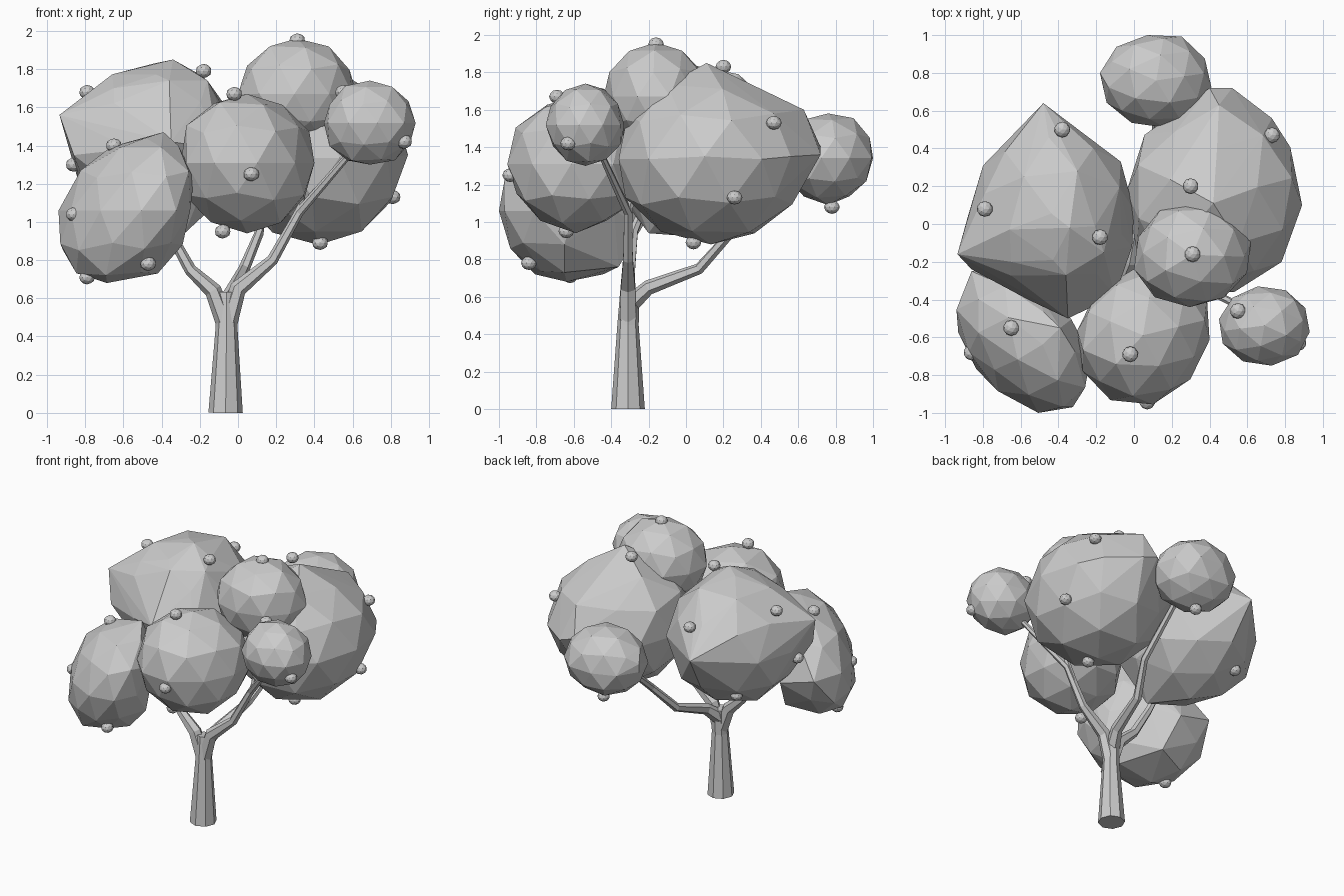
import bpy
import bmesh
import random
from math import cos, sin, tau
from mathutils import Vector, Matrix

cube = bpy.data.objects.get("Cube")
if cube:
    bpy.data.objects.remove(cube, do_unlink=True)

# One plain material for the whole tree
GREY = (0.6, 0.6, 0.6, 1.0)
grey = bpy.data.materials.new("plain_grey")
grey.use_nodes = True
grey.diffuse_color = GREY
grey.node_tree.nodes["Principled BSDF"].inputs["Base Color"].default_value = GREY


def finish(bm, name):
    """Turn a bmesh into a flat-shaded object."""
    bmesh.ops.recalc_face_normals(bm, faces=bm.faces[:])
    mesh = bpy.data.meshes.new(name)
    bm.to_mesh(mesh)
    bm.free()
    mesh.materials.append(grey)
    obj = bpy.data.objects.new(name, mesh)
    bpy.context.collection.objects.link(obj)
    return obj


def foliage(name, low, high, corners=(), lean=0.0, skew=0.0, seed=1):
    """Faceted clump filling the box low-high, with extra pulled-out corners."""
    rng = random.Random(seed)
    bm = bmesh.new()
    bmesh.ops.create_icosphere(bm, subdivisions=2, radius=1.0)
    turn = Matrix.Rotation(rng.uniform(0, tau), 3, "Z")
    for v in bm.verts:
        v.co = turn @ v.co * rng.uniform(0.96, 1.03)
        v.co.y += skew * v.co.x
        v.co.x += lean * v.co.z
    # Fit the clump to its box
    for axis in range(3):
        values = [v.co[axis] for v in bm.verts]
        start, size = min(values), max(values) - min(values)
        for v in bm.verts:
            share = (v.co[axis] - start) / size
            v.co[axis] = low[axis] + share * (high[axis] - low[axis])
    # Wrap clump and corners in one convex skin
    bmesh.ops.delete(bm, geom=bm.edges[:], context="EDGES_FACES")
    for corner in corners:
        bm.verts.new(corner)
    bmesh.ops.convex_hull(bm, input=bm.verts[:])
    loose = [v for v in bm.verts if not v.link_faces]
    bmesh.ops.delete(bm, geom=loose, context="VERTS")
    return finish(bm, name)


def limb(name, points, radii, sides=6):
    """Tapered tube with closed ends along a path."""
    bm = bmesh.new()
    path = [Vector(p) for p in points]
    rings = []
    for i, (p, r) in enumerate(zip(path, radii)):
        along = path[min(i + 1, len(path) - 1)] - path[max(i - 1, 0)]
        side = along.cross(Vector((0, 1, 0))).normalized()
        other = along.cross(side).normalized()
        rings.append([bm.verts.new(p + r * (side * cos(tau * k / sides) + other * sin(tau * k / sides)))
                      for k in range(sides)])
    for a, b in zip(rings, rings[1:]):
        for k in range(sides):
            n = (k + 1) % sides
            bm.faces.new((a[k], a[n], b[n], b[k]))
    bm.faces.new(rings[0])
    bm.faces.new(rings[-1])
    return finish(bm, name)


def berry(name, place):
    bm = bmesh.new()
    bmesh.ops.create_icosphere(bm, subdivisions=2, radius=0.042)
    bmesh.ops.scale(bm, vec=(1, 1, 0.88), verts=bm.verts[:])
    bmesh.ops.translate(bm, vec=place, verts=bm.verts[:])
    return finish(bm, name)


# Trunk, slightly flared at the foot
limb("trunk", [(-0.065, -0.31, 0), (-0.06, -0.31, 0.45), (-0.06, -0.3, 0.63)],
     [0.09, 0.057, 0.052], sides=8)

# Branches
limb("branch_right", [(-0.07, -0.31, 0.48), (-0.13, -0.31, 0.64), (-0.25, -0.3, 0.75), (-0.36, -0.28, 0.95), (-0.42, -0.2, 1.15)],
     [0.05, 0.045, 0.032, 0.026, 0.02])
limb("branch_left", [(-0.05, -0.31, 0.48), (0.0, -0.31, 0.65), (0.18, -0.31, 0.8), (0.32, -0.31, 1.05), (0.64, -0.48, 1.42)],
     [0.05, 0.045, 0.03, 0.024, 0.016])
limb("branch_left_fork", [(0.2, -0.31, 0.84), (0.33, -0.3, 1.08), (0.38, -0.22, 1.5)],
     [0.022, 0.02, 0.016])
limb("branch_back", [(-0.06, -0.29, 0.57), (-0.02, -0.2, 0.65), (0.03, 0.07, 0.75), (0.11, 0.24, 0.94), (0.12, 0.65, 1.3)],
     [0.05, 0.04, 0.03, 0.025, 0.02])

# Foliage clumps
foliage("foliage_back_right", (-0.88, -0.4, 0.92), (0, 0.5, 1.83),
        [(-0.935, -0.16, 1.56), (-0.48, 0.64, 1.44), (-0.35, -0.5, 1.42), (-0.34, -0.02, 1.85),
         (-0.86, -0.24, 1.35), (-0.07, 0.33, 1.4), (-0.1, -0.38, 1.38), (-0.01, -0.12, 1.42),
         (-0.16, -0.15, 1.74), (-0.28, -0.2, 0.94), (-0.3, 0.28, 1.79), (-0.55, -0.05, 1.79),
         (-0.36, -0.27, 1.74), (-0.65, -0.2, 1.7)], seed=2)
foliage("foliage_back_left", (-0.04, -0.36, 0.88), (0.87, 0.62, 1.8),
        [(0.4, 0.72, 1.4), (0.52, 0.72, 1.36), (0.42, 0.11, 1.85), (0.45, 0.63, 1.6),
         (0.73, 0.56, 1.35), (0.89, 0.1, 1.35)], seed=3)
foliage("foliage_front_right", (-0.94, -1, 0.68), (-0.23, -0.27, 1.44),
        [(-0.39, -0.55, 1.47), (-0.86, -0.25, 1.05), (-0.55, -0.36, 0.76), (-0.6, -0.23, 0.98),
         (-0.29, -0.65, 0.88), (-0.42, -0.65, 0.73)],
        lean=0.3, skew=-0.45, seed=4)
foliage("foliage_front", (-0.3, -0.955, 0.94), (0.4, -0.24, 1.67), skew=0.1, seed=5)
foliage("foliage_top", (0, -0.44, 1.38), (0.62, 0.12, 1.96), seed=6)
foliage("foliage_side_left", (0.45, -0.75, 1.3), (0.93, -0.33, 1.74), seed=7)
foliage("foliage_back", (-0.18, 0.51, 1.09), (0.41, 1, 1.58), [(-0.18, 0.8, 1.4)], seed=8)

# Berries scattered over the clumps
berries = [
    (-0.38, 0.5, 1.61), (-0.79, 0.08, 1.68), (-0.18, -0.07, 1.79), (-0.86, -0.06, 1.3), (-0.62, 0.3, 1.1),
    (-0.65, -0.55, 1.4), (-0.86, -0.68, 1.04), (-0.47, -0.84, 0.78), (-0.79, -0.62, 0.71),
    (-0.02, -0.69, 1.67), (0.07, -0.94, 1.25), (-0.08, -0.64, 0.95),
    (0.55, -0.46, 1.68), (0.87, -0.63, 1.42),
    (0.3, 0.2, 1.83), (0.73, 0.47, 1.53), (0.81, 0.26, 1.13), (0.43, 0.04, 0.89),
    (0.31, -0.16, 1.95), (0.12, 0.78, 1.08),
]
for number, place in enumerate(berries, 1):
    berry(f"berry_{number}", place)
